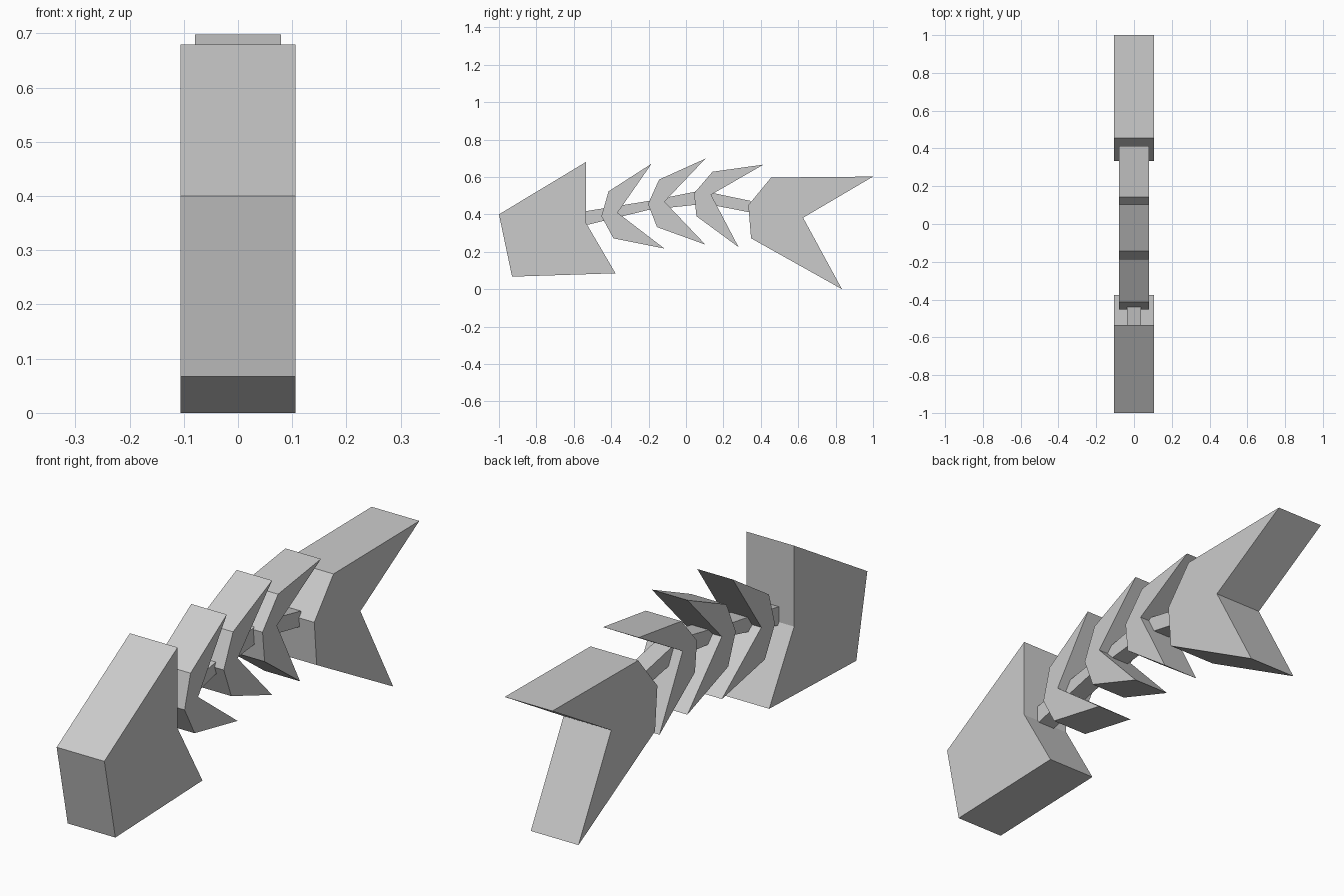
import bpy, bmesh

if "Cube" in bpy.data.objects:
    bpy.data.objects.remove(bpy.data.objects["Cube"])


def plate(name, profile, half):
    """Extrude a side profile of (y, z) points symmetrically across x."""
    bm = bmesh.new()
    face = bm.faces.new([bm.verts.new((-half, y, z)) for y, z in profile])
    ext = bmesh.ops.extrude_face_region(bm, geom=[face], use_keep_orig=True)
    new = [v for v in ext["geom"] if isinstance(v, bmesh.types.BMVert)]
    bmesh.ops.translate(bm, verts=new, vec=(2 * half, 0, 0))
    bmesh.ops.recalc_face_normals(bm, faces=bm.faces)
    mesh = bpy.data.meshes.new(name)
    bm.to_mesh(mesh)
    bm.free()
    obj = bpy.data.objects.new(name, mesh)
    bpy.context.collection.objects.link(obj)
    return obj


# Head and tail: wide end pieces
plate("head", [(-1, .4), (-.535, .68), (-.535, .355), (-.377, .085), (-.93, .067)], .106)
plate("tail", [(.333, .449), (.455, .597), (1, .602), (.626, .382), (.834, 0), (.348, .272)], .106)

# Ribs: three swept chevrons
ribs = [
    [(-.452, .39), (-.414, .523), (-.184, .671), (-.366, .409), (-.115, .217), (-.388, .272)],
    [(-.203, .455), (-.144, .586), (.104, .698), (-.115, .468), (.104, .238), (-.155, .332)],
    [(.043, .513), (.142, .628), (.414, .666), (.134, .505), (.281, .225), (.056, .39)],
]
for i, profile in enumerate(ribs):
    plate(f"rib_{i + 1}", profile, .079)

# Spine: thin arched bar joining everything
top = [(-.535, .417), (-.2, .472), (.06, .523), (.14, .515), (.345, .472)]
bottom = [(.345, .41), (.14, .45), (.06, .452), (-.2, .424), (-.535, .342)]
plate("spine", top + bottom, .038)
